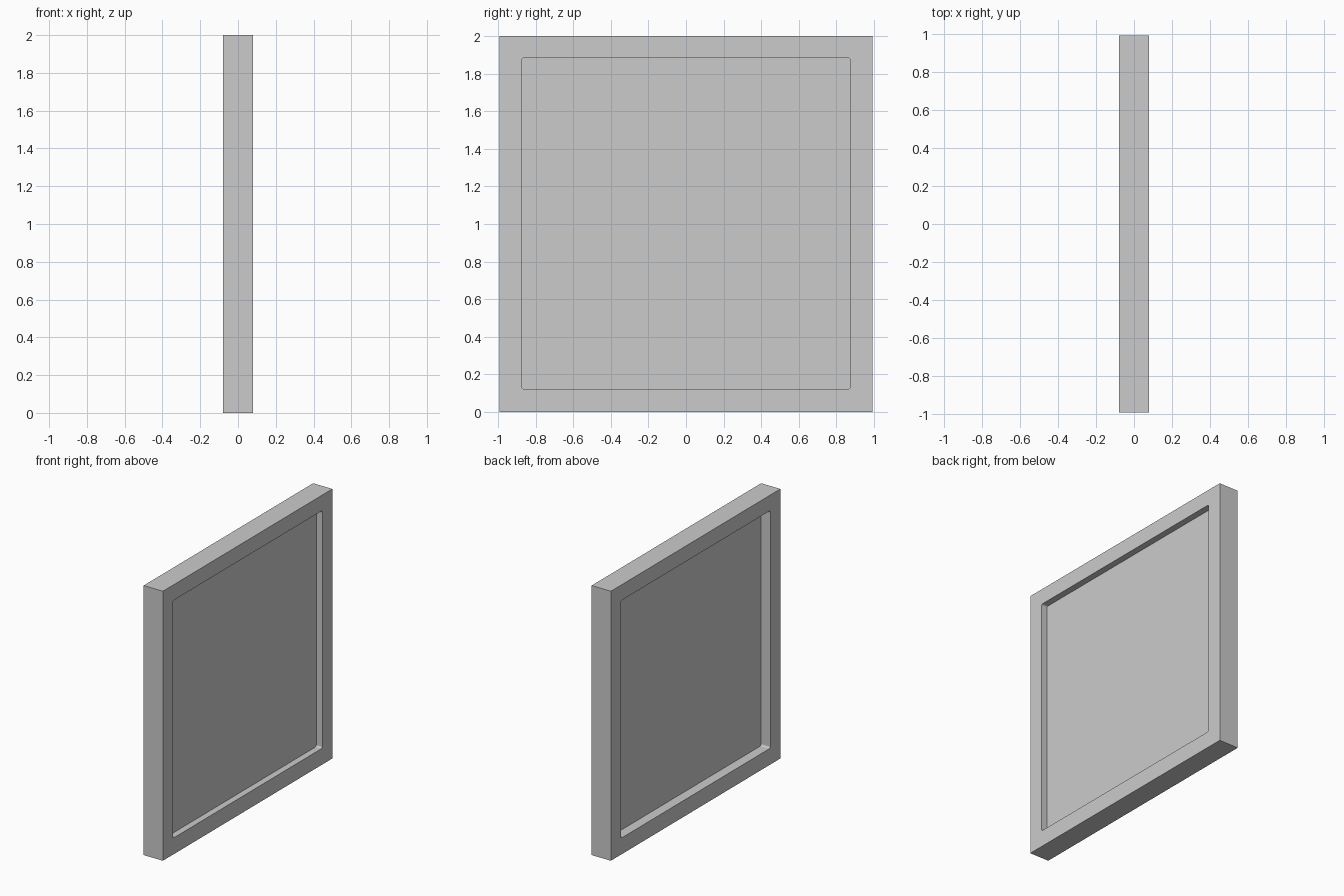
import bpy, bmesh
from mathutils import Matrix

if "Cube" in bpy.data.objects:
    bpy.data.objects.remove(bpy.data.objects["Cube"])

def box(name, size, loc, corner=0.0):
    """Box; corner rounds the four edges running along x."""
    bm = bmesh.new()
    bmesh.ops.create_cube(bm, size=1, matrix=Matrix.Diagonal((*size, 1)))
    if corner:
        edges = [e for e in bm.edges
                 if abs(e.verts[0].co.x - e.verts[1].co.x) > 1e-4]
        bmesh.ops.bevel(bm, geom=edges, offset=corner, segments=4,
                        profile=0.5, affect='EDGES')
    me = bpy.data.meshes.new(name)
    bm.to_mesh(me)
    bm.free()
    ob = bpy.data.objects.new(name, me)
    ob.location = loc
    bpy.context.collection.objects.link(ob)
    return ob

# Square outer frame with a slightly rounded opening
frame = box("frame", (0.158, 1.987, 2.0), (0, 0, 1))
cutter = box("opening_cutter", (0.4, 1.75, 1.763), (0, 0, 1.003), 0.013)
cutter.hide_render = True
cutter.hide_viewport = False
cutter.display_type = 'WIRE'
cut = frame.modifiers.new("opening", 'BOOLEAN')
cut.operation = 'DIFFERENCE'
cut.solver = 'EXACT'
cut.object = cutter

# Thin pane set closer to the +x face
box("pane", (0.036, 1.75, 1.763), (0.013, 0, 1.003), 0.013)
